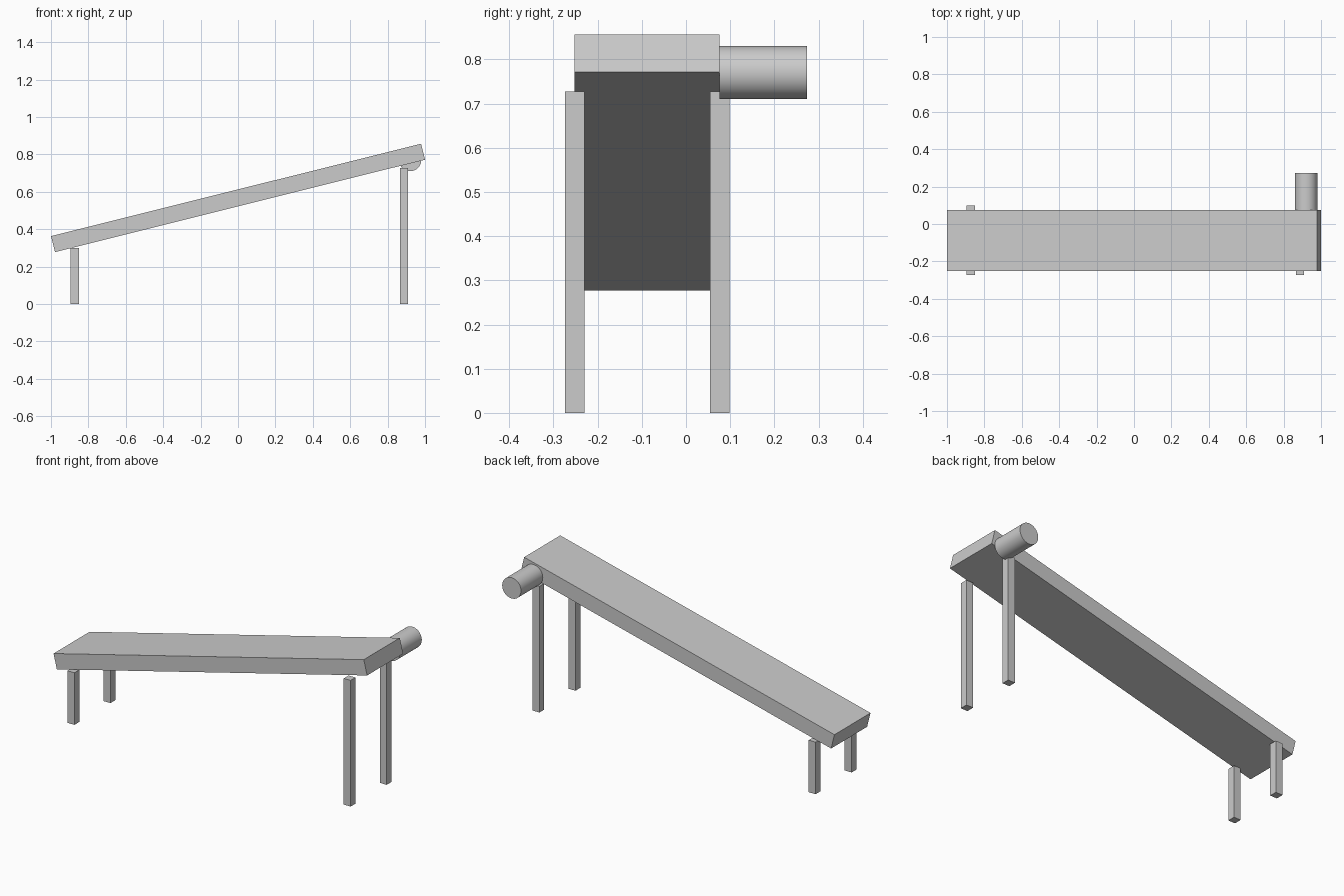
import bpy
import math

default_cube = bpy.data.objects.get("Cube")
if default_cube:
    bpy.data.objects.remove(default_cube, do_unlink=True)

# Single plain finish
grey = bpy.data.materials.new("light_grey")
grey.use_nodes = True
colour = (0.6, 0.6, 0.6, 1)
grey.diffuse_color = colour
grey.node_tree.nodes["Principled BSDF"].inputs["Base Color"].default_value = colour


def finish(name):
    obj = bpy.context.object
    obj.name = name
    obj.data.materials.append(grey)
    return obj


def box(name, centre, size, tilt=0):
    bpy.ops.mesh.primitive_cube_add(size=1, location=centre, rotation=(0, -tilt, 0))
    obj = finish(name)
    obj.scale = size
    return obj


# Inclined conveyor bed
BED_Y, BED_WIDTH = -0.088, 0.328
box("conveyor_bed", (0, BED_Y, 0.567), (2.039, BED_WIDTH, 0.088), math.radians(14.02))

# Two short and two tall legs, centred on the bed's side edges
LEG = 0.044
for end, x, height in (("low", -0.873, 0.30), ("high", 0.888, 0.727)):
    for side, sign in (("front", -1), ("back", 1)):
        y = BED_Y + sign * BED_WIDTH / 2
        box(f"{end}_end_{side}_leg", (x, y, height / 2), (LEG, LEG, height))

# Drive motor on the back of the high end
bpy.ops.mesh.primitive_cylinder_add(vertices=48, radius=0.06, depth=0.198,
                                    location=(0.92, 0.175, 0.77),
                                    rotation=(math.pi / 2, 0, 0))
finish("drive_motor")
bpy.ops.object.shade_smooth_by_angle(angle=math.radians(30))
